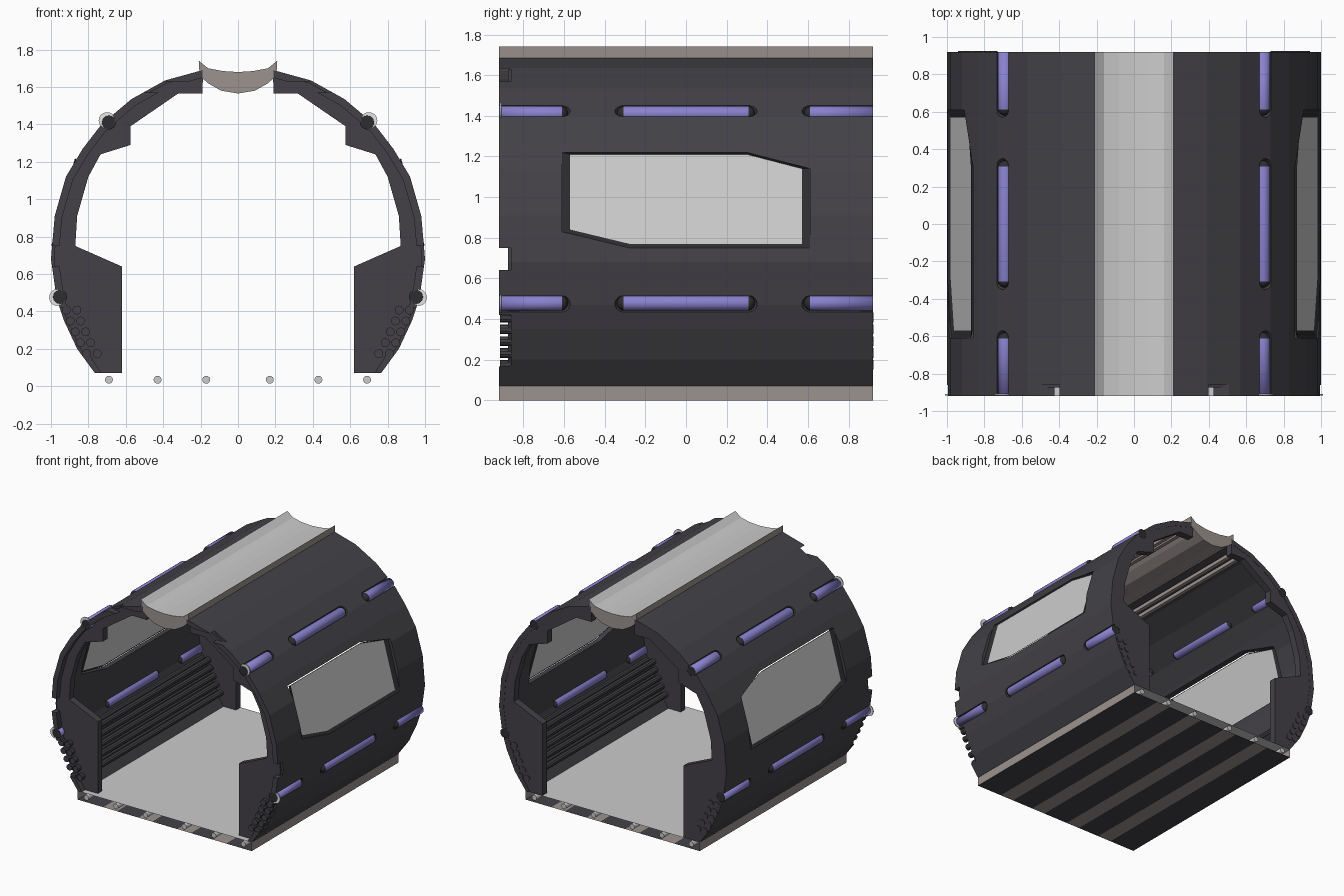
import bpy, bmesh, math
from mathutils import Matrix, Vector

if "Cube" in bpy.data.objects:
    bpy.data.objects.remove(bpy.data.objects["Cube"])

def mat(name, r, g, b):
    m = bpy.data.materials.new(name)
    m.diffuse_color = (r, g, b, 1)
    m.use_nodes = True
    m.node_tree.nodes["Principled BSDF"].inputs["Base Color"].default_value = m.diffuse_color
    return m

DARK = mat("dark hull", .056, .053, .062)
BLACK = mat("black trim", .027, .027, .03)
BROWN = mat("warm grey metal", .33, .29, .275)
LIGHT = mat("light grey", .6, .6, .6)
PURPLE = mat("purple tube", .25, .22, .62)
WHITE = mat("white", .95, .95, .95)
END = 0.92

def finish(bm, name, mats, recalc=True):
    if recalc:
        bmesh.ops.recalc_face_normals(bm, faces=bm.faces)
    me = bpy.data.meshes.new(name)
    bm.to_mesh(me)
    bm.free()
    for m in mats:
        me.materials.append(m)
    ob = bpy.data.objects.new(name, me)
    bpy.context.collection.objects.link(ob)
    return ob

def add_prism(bm, lower, upper):
    a = [bm.verts.new(p) for p in lower]
    b = [bm.verts.new(p) for p in upper]
    n = len(a)
    bm.faces.new(a)
    bm.faces.new(b[::-1])
    for i in range(n):
        bm.faces.new((a[i], b[i], b[(i + 1) % n], a[(i + 1) % n]))

def add_y(bm, pts, y0, y1, s=1):
    add_prism(bm, [(s * x, y0, z) for x, z in pts], [(s * x, y1, z) for x, z in pts])

def add_box(bm, x0, x1, y0, y1, z0, z1):
    add_y(bm, [(x0, z0), (x1, z0), (x1, z1), (x0, z1)], y0, y1)

def add_capsule(bm, x, z, y0, y1, r, clamp=None):
    """Capsule along y; optional clamp cuts its ends flat."""
    before = set(bm.faces)
    vs = bmesh.ops.create_uvsphere(bm, u_segments=16, v_segments=9, radius=r,
                                   matrix=Matrix.Rotation(math.pi / 2, 4, 'X'))['verts']
    for v in vs:
        y = v.co.y + (y1 - r if v.co.y > 0 else y0 + r)
        if clamp:
            y = max(-clamp, min(clamp, y))
        v.co = Vector((x + v.co.x, y, z + v.co.z))
    return [f for f in bm.faces if f not in before]

def add_rod(bm, x, z, r, y0, y1, seg=12):
    bmesh.ops.create_cone(bm, cap_ends=True, segments=seg, radius1=r, radius2=r, depth=y1 - y0,
                          matrix=Matrix.Translation((x, (y0 + y1) / 2, z)) @ Matrix.Rotation(math.pi / 2, 4, 'X'))

# Profiles (right half, x and z)
OUTER = [(.19, 1.69), (.39, 1.635), (.57, 1.535), (.73, 1.40), (.83, 1.27), (.92, 1.12),
         (.98, .91), (1.0, .68), (.97, .47), (.93, .35), (.86, .2), (.765, .07)]
INNER = [(.62, .07), (.62, .64), (.87, .75), (.86, .91), (.80, 1.12), (.735, 1.24),
         (.575, 1.29), (.575, 1.39), (.32, 1.565), (.19, 1.565)]
def scaled(k):
    return [(x * k, .7 + (z - .7) * k) for x, z in OUTER]
def hull_x(z):
    for (xa, za), (xb, zb) in zip(OUTER, OUTER[1:]):
        if zb <= z <= za:
            return xb + (xa - xb) * (z - zb) / (za - zb)
    return .76

# Windows: opening and glass outlines (y, z)
OPENING = [(-.61, 1.22), (.30, 1.22), (.61, 1.14), (.61, .75), (-.28, .75), (-.61, .83)]
GLASS = [(-.57, 1.21), (.30, 1.21), (.57, 1.14), (.57, .77), (-.28, .77), (-.57, .84)]
SLOTS = [(-1.05, -.57), (-.35, .35), (.57, 1.05)]
TUBES = [(.70, 1.42), (.965, .475)]

# Curved hull with slots, window openings and front notches cut out
bm = bmesh.new()
inside = scaled(.96)
inside[-1] = (.73, .07)
inside[0] = (.19, 1.65)
for s in (1, -1):
    add_y(bm, OUTER + inside[::-1], -END, END, s)
hull = finish(bm, "hull", [DARK])

bm = bmesh.new()
for s in (1, -1):
    add_prism(bm, [(s * .7, y, z) for y, z in OPENING], [(s * 1.2, y, z) for y, z in OPENING])
    for x, z in TUBES:
        for y0, y1 in SLOTS:
            add_capsule(bm, s * x, z, y0, y1, .042)
for z0, z1 in ((.165, .42), (.64, .75), (1.57, 1.63)):
    add_box(bm, -1.2, 1.2, -1.0, -.862, z0, z1)
cutter = finish(bm, "hull_cutter", [])
cutter.hide_render = True
mod = hull.modifiers.new("cut", 'BOOLEAN')
mod.operation = 'DIFFERENCE'
mod.solver = 'EXACT'
mod.object = cutter
bpy.context.view_layer.objects.active = hull
hull.select_set(True)
bpy.ops.object.modifier_apply(modifier="cut")
bpy.data.objects.remove(cutter)

# End frames forming the doorways
bm = bmesh.new()
rim = scaled(.985)
rim[-1] = (.76, .07)
for s in (1, -1):
    add_y(bm, rim + INNER, -.875, -.82, s)
    add_y(bm, rim + INNER, .86, END - .002, s)
finish(bm, "end_frames", [DARK])

# Windows: dark sloping surround and light pane
for s, side in ((1, "right"), (-1, "left")):
    bm = bmesh.new()
    def wx(z):
        return .993 - (z - .77) * .27
    a = [bm.verts.new((s * wx(z), y, z)) for y, z in OPENING]
    b = [bm.verts.new((s * (wx(z) - .012), y, z)) for y, z in GLASS]
    for i in range(6):
        j = (i + 1) % 6
        bm.faces.new((a[i], a[j], b[j], b[i]))
    bm.faces.new(b).material_index = 1
    bmesh.ops.recalc_face_normals(bm, faces=bm.faces)
    if bm.faces[:][-1].normal.x * s < 0:
        bmesh.ops.reverse_faces(bm, faces=bm.faces)
    finish(bm, side + "_window", [BLACK, LIGHT], False)

# Purple tubes with black rounded ends, set into the slots
bm = bmesh.new()
rings = bmesh.new()
for s in (1, -1):
    for x, z in TUBES:
        inward = Vector((x, z - .7)).normalized() * .014
        for y0, y1 in SLOTS:
            for f in add_capsule(bm, s * (x - inward.x), z - inward.y, y0 + .01, y1 - .01, .038, END):
                f.smooth = True
                yc = f.calc_center_median().y
                long_side = max(v.co.y for v in f.verts) - min(v.co.y for v in f.verts) > .2
                f.material_index = 0 if long_side else 1
        add_rod(rings, s * x, z, .045, -.916, -.908, 20)
bmesh.ops.dissolve_degenerate(bm, dist=1e-5, edges=bm.edges)
finish(bm, "light_tubes", [PURPLE, BLACK])
finish(rings, "tube_end_rings", [WHITE])

# Lower wall pipes, two columns each side, ends showing in the doorways
bm = bmesh.new()
for s in (1, -1):
    for i in range(5):
        z = .175 + .058 * i
        for d in (.032, .088):
            add_rod(bm, s * (hull_x(z) - d), z, .024, -.915, END + .004, 10)
finish(bm, "wall_pipes", [DARK])

# Roof trough: warm grey body with light upper surface
TOP = [(-.21, 1.74), (-.16, 1.70), (-.08, 1.685), (0, 1.68), (.08, 1.685), (.16, 1.70), (.21, 1.74)]
BOTTOM = [(.205, 1.66), (.16, 1.62), (.09, 1.58), (0, 1.565), (-.09, 1.58), (-.16, 1.62), (-.205, 1.66)]
bm = bmesh.new()
add_y(bm, TOP + BOTTOM, -END, END)
bmesh.ops.recalc_face_normals(bm, faces=bm.faces)
for f in bm.faces:
    f.material_index = 1 if f.normal.z > .3 else 0
finish(bm, "roof_trough", [BROWN, LIGHT])

# Ceiling rails beside the trough
bm = bmesh.new()
for s in (1, -1):
    for x, z in ((.25, 1.61), (.31, 1.595)):
        add_box(bm, s * x - .015, s * x + .015, -.84, .88, z - .015, z + .015)
finish(bm, "ceiling_rails", [BROWN])

# Floor: light deck, warm grey sides, striped underside, hollow ends
bm = bmesh.new()
def sheet(pts, m):
    bm.faces.new([bm.verts.new(p) for p in pts]).material_index = m
W = .765
sheet([(-W, -END, .069), (W, -END, .069), (W, END, .069), (-W, END, .069)], 0)
for s in (1, -1):
    p = [(s * W, -END, 0), (s * W, END, 0), (s * W, END, .069), (s * W, -END, .069)]
    sheet(p if s > 0 else p[::-1], 1)
edges = [-W, -.54, -.42, -.23, -.11, .11, .23, .42, .54, W]
for i, (x0, x1) in enumerate(zip(edges, edges[1:])):
    sheet([(x0, -END, 0), (x0, END, 0), (x1, END, 0), (x1, -END, 0)], 1 if i % 2 else 2)
finish(bm, "floor", [LIGHT, BROWN, DARK], False)

# Pipes running under the deck
bm = bmesh.new()
for x in (.17, .43, .69):
    for s in (1, -1):
        add_rod(bm, s * x, .035, .021, -END, END, 14)
finish(bm, "floor_pipes", [LIGHT])
